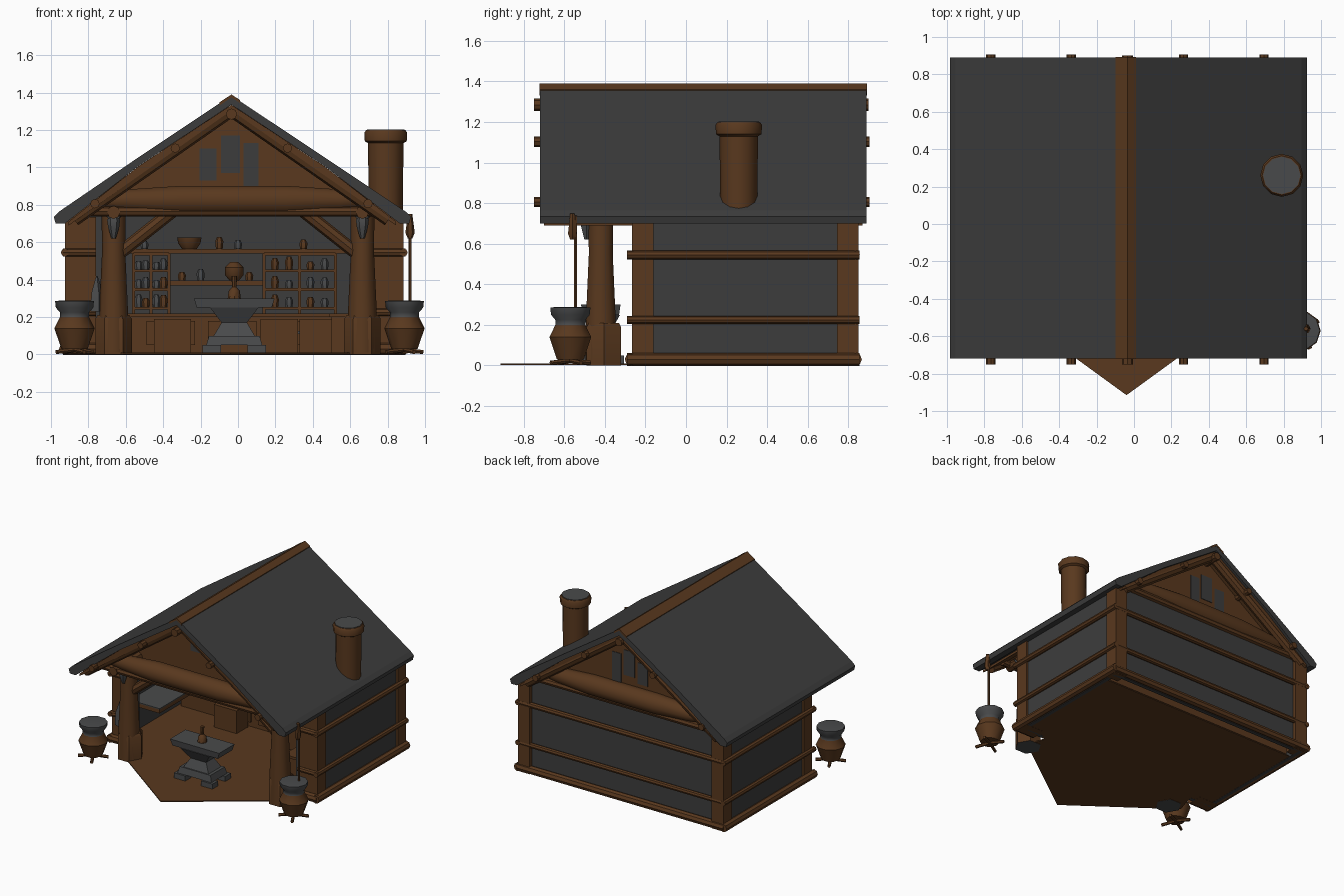
import bpy, bmesh, math, random
from mathutils import Vector, Matrix

random.seed(4)
cube = bpy.data.objects.get("Cube")
if cube:
    bpy.data.objects.remove(cube)


def material(name, color):
    m = bpy.data.materials.new(name)
    m.use_nodes = True
    m.diffuse_color = (*color, 1)
    m.node_tree.nodes["Principled BSDF"].inputs["Base Color"].default_value = (*color, 1)
    return m


wood = material("brown wood", (0.1, 0.04, 0.013))
slate = material("dark slate", (0.046, 0.046, 0.046))
iron = material("iron grey", (0.066, 0.068, 0.07))


def finish(name, bm, mats, smooth=False):
    bmesh.ops.recalc_face_normals(bm, faces=bm.faces)
    me = bpy.data.meshes.new(name)
    bm.to_mesh(me)
    bm.free()
    ob = bpy.data.objects.new(name, me)
    bpy.context.collection.objects.link(ob)
    for m in mats:
        me.materials.append(m)
    if smooth:
        bpy.ops.object.select_all(action='DESELECT')
        ob.select_set(True)
        bpy.context.view_layer.objects.active = ob
        bpy.ops.object.shade_smooth_by_angle(angle=math.radians(40))
    return ob


def box(name, x, y, z, mat=wood):
    """Box from (min, max) ranges."""
    bm = bmesh.new()
    bmesh.ops.create_cube(bm, size=1)
    for v in bm.verts:
        for i, r in enumerate((x, y, z)):
            v.co[i] = r[0] if v.co[i] < 0 else r[1]
    return finish(name, bm, [mat])


def lathe(name, profile, loc, mats=(wood,), segs=12, split=None, matrix=None):
    """Rings of (radius, height) with end caps; faces above split use the second material."""
    bm = bmesh.new()
    rings = [[bm.verts.new((r * math.cos(math.tau * i / segs), r * math.sin(math.tau * i / segs), z))
              for i in range(segs)] for r, z in profile]
    for a, b in zip(rings, rings[1:]):
        for i in range(segs):
            j = (i + 1) % segs
            bm.faces.new((a[i], a[j], b[j], b[i]))
    bm.faces.new(rings[0])
    bm.faces.new(rings[-1])
    if split is not None:
        for f in bm.faces:
            f.material_index = int(f.calc_center_median().z > split)
    if matrix:
        bm.transform(matrix)
    bm.transform(Matrix.Translation(loc))
    return finish(name, bm, mats, True)


def log(name, a, b, r, r_end=None, segs=8, mat=wood):
    a, b = Vector(a), Vector(b)
    d = b - a
    e = r if r_end is None else r_end
    prof = [(e, 0), ((r + e) / 2, d.length * .1), (r, d.length * .3), (r, d.length * .7),
            ((r + e) / 2, d.length * .9), (e, d.length)]
    return lathe(name, prof, a, (mat,), segs, matrix=d.to_track_quat('Z', 'Y').to_matrix().to_4x4())


def prism(name, outline, y0, y1, mat=wood):
    """Outline in x, z pushed along y."""
    bm = bmesh.new()
    f = bm.faces.new([bm.verts.new((x, y0, z)) for x, z in outline])
    out = bmesh.ops.extrude_face_region(bm, geom=[f])
    bmesh.ops.translate(bm, vec=(0, y1 - y0, 0), verts=[v for v in out["geom"] if isinstance(v, bmesh.types.BMVert)])
    return finish(name, bm, [mat])


SIDES = ((-1, "right"), (1, "left"))
CX = -0.02      # middle of the house
RX = -0.035     # ridge line
RIDGE = 1.385


def roof_z(x):
    return RIDGE - abs(x - RX) * .69


# Roof slopes, wooden lining and ridge board
for s, side in SIDES:
    eave = CX - .01 + s * .955
    mid = RX + s * .5
    prism(side + "_roof", [(RX, RIDGE), (mid, roof_z(mid) + .012), (eave - s * .03, .765), (eave, .735), (eave - s * .01, .7),
                           (eave - s * .06, .7), (mid, roof_z(mid) - .035), (RX, RIDGE - .05)], -.72, .89, slate)
    prism(side + "_roof_lining", [(RX, RIDGE - .051), (mid, roof_z(mid) - .036), (eave - s * .08, .71),
                                  (eave - s * .08, .69), (RX, RIDGE - .08)], -.7, .87)
    rim = RX + s * (.055 - s * .01)
    prism(side + "_ridge_board", [(RX, RIDGE + .005), (rim, roof_z(rim) + .007), (rim, roof_z(rim) - .01),
                                  (RX, RIDGE - .01)], -.722, .892)
    # Purlins with protruding ends
    for i, dx in enumerate((.3, .73)):
        x = RX + s * dx
        log(f"{side}_purlin_{i}", (x, -.75, roof_z(x) - .075), (x, .905, roof_z(x) - .075), .025)
    # Rafters under the gable edges
    for y, end in ((-.66, "front"), (.84, "back")):
        log(f"{side}_{end}_rafter", (RX, y, RIDGE - .08), (RX + s * .84, y, .72), .035)
log("ridge_pole", (RX, -.75, RIDGE - .1), (RX, .9, RIDGE - .1), .03)

# Recessed gable panels, slate patches and bulging tie beams
for y, d, beam, end in ((-.3, -1, -.56, "front"), (.75, 1, .79, "back")):
    prism(end + "_gable", [(RX, 1.33), (-.84, .74), (.77, .74)], y, y + .02)
    face = y if d < 0 else y + .02
    for i, (x, w, z0, z1) in enumerate(((-.16, .09, .93, 1.1), (-.04, .1, .97, 1.17), (.07, .08, .9, 1.13))):
        box(f"{end}_gable_patch_{i}", (x - w / 2, x + w / 2), (face - .004, face + .004), (z0, z1), slate)
    log(end + "_tie_beam", (-.74, beam, .825), (.69, beam, .825), .08, .04, 10)
    log(end + "_lower_beam", (-.8, beam + d * .03, .765), (.75, beam + d * .03, .765), .027)

# Walls
X0, X1, Y0, Y1 = -.91, .87, -.24, .82
box("back_wall", (X0, X1), (Y1 - .03, Y1), (0, .74), slate)
for s, side in SIDES:
    x = X0 if s < 0 else X1
    box(side + "_wall", sorted((x, x - s * .03)), (Y0, Y1), (0, .73), slate)
    box(side + "_front_wall", sorted((x, s * .7 + CX)), (Y0, Y0 + .03), (0, .75), slate)
    for y, w, end in ((Y0 + .03, .15, "front"), (Y1 - .02, .09, "back")):
        box(f"{side}_{end}_corner_post", sorted((x + s * .015, x - s * w)), (y - .055, y + .05), (0, .735))
# Log bands around the walls
for i, (z, r) in enumerate(((.03, .032), (.225, .02), (.545, .022))):
    log(f"back_band_{i}", (X0 - .02, Y1 + .015, z), (X1 + .02, Y1 + .015, z), r)
    for s, side in SIDES:
        x = (X0 if s < 0 else X1) + s * .015
        log(f"{side}_band_{i}", (x, Y0 - .05, z), (x, Y1 + .035, z), r)
        log(f"{side}_front_band_{i}", (x + s * .01, Y0 - .03, z), (s * .74 + CX, Y0 - .03, z), r)

# Pentagon forecourt and inner floor
bm = bmesh.new()
centre = Vector((-.04, -.15, .002))
corners = [math.tau * i / 5 - math.pi / 2 for i in range(5)]
f = bm.faces.new([bm.verts.new(centre + Vector((math.cos(a), math.sin(a), 0)) * .765) for a in corners])
out = bmesh.ops.extrude_face_region(bm, geom=[f])
bmesh.ops.translate(bm, vec=(0, 0, .008), verts=[v for v in out["geom"] if isinstance(v, bmesh.types.BMVert)])
finish("forecourt", bm, [wood])
box("inner_floor", (X0 + .03, X1 - .03), (Y0, .71), (.001, .006))

# Porch posts on grey-soled bases, braces, horn ornaments, barrels
for s, side in SIDES:
    x = s * .665
    lathe(side + "_porch_post", [(.08, .01), (.076, .25), (.062, .55), (.065, .78)], (x, -.42, 0), segs=10)
    lathe(side + "_post_base", [(.098, 0), (.098, .19), (.085, .21)], (x, -.405, 0), (iron, wood), 6, .005)
    log(side + "_brace", (x - s * .03, -.42, .54), (x - s * .32, -.42, .77), .035)
    log(side + "_side_beam", (x, -.62, .76), (x, -.2, .76), .035)
    lathe(side + "_post_ornament", [(.012, 0), (.03, .06), (.035, .1), (.015, .13)], (x, -.49, .62), (iron,), 6)
    for h in (-1, 1):
        log(f"{side}_ornament_horn_{h + 1}", (x, -.49, .71), (x + h * .05, -.5, .76), .01, .004, 5, iron)
    bx, by = .008 + s * .882, -.57
    lathe(side + "_barrel", [(.07, .03), (.108, .14), (.078, .2), (.078, .225), (.1, .25), (.104, .285), (.08, .288)],
          (bx, by, 0), (wood, iron), 10, .2)
    for k in range(4):
        a = k * math.pi / 2 + .5
        log(f"{side}_barrel_foot_{k}", (bx, by, .025), (bx + .11 * math.cos(a), by + .11 * math.sin(a), .013), .012, segs=6)
log("hanging_rope", (.92, -.545, .28), (.92, -.545, .74), .008, segs=6)
lathe("rope_hook", [(.012, 0), (.025, .03), (.012, .13)], (.92, -.56, .62), segs=6)
lathe("iron_spike", [(.04, 0), (.035, .1), (.004, .19)], (-.755, -.4, .23), (iron,), 5)


# Anvil on a footed block
def tier(name, w, d, z0, z1, top=1.0):
    ob = box(name, (-w, w), (-d, d), (z0, z1), iron)
    for v in ob.data.vertices:
        if v.co.z > (z0 + z1) / 2:
            v.co.x *= top
            v.co.y *= top
    ob.location = (CX, -.42, 0)


tier("anvil_foot", .15, .1, .05, .1, .9)
tier("anvil_waist", .11, .08, .1, .17, .62)
tier("anvil_neck", .068, .05, .17, .25, 1.9)
tier("anvil_top", .2, .09, .25, .3, 1.08)
for i in range(4):
    fx, fy = CX + (.12 if i % 2 else -.12), -.42 + (.08 if i > 1 else -.08)
    box(f"anvil_block_{i}", (fx - .05, fx + .05), (fy - .035, fy + .035), (.008, .05), iron)
lathe("mallet", [(.035, 0), (.03, .04), (.012, .06), (.015, .12)], (CX, -.42, .3), segs=8)

# Counters with drawers
for name, x, y in (("back", (-.85, .82), (.5, .71)), ("left", (.5, .83), (-.1, .5))):
    box(name + "_counter", x, y, (.01, .2))
    box(name + "_counter_top", (x[0] - .01, x[1] + .01), (y[0] - .02, y[1]), (.2, .22))
for i, x in enumerate((-.36, -.03, .3)):
    box(f"drawer_{i}", (x - .13, x + .13), (.48, .5), (.05, .18))
    box(f"drawer_handle_{i}", (x - .03, x + .03), (.465, .48), (.11, .125), iron)
for i, x in enumerate((-.35, .22, .43)):
    box(f"work_chest_{i}", (x - .1, x + .1), (.34, .48), (.008, .19))

# Deep side shelves with grey tops
for i, (z, inner) in enumerate(((.27, -.62), (.5, -.66))):
    box(f"side_shelf_{i}", (X0 + .03, inner), (-.1, .5), (z - .03, z))
    box(f"side_shelf_top_{i}", (X0 + .03, inner), (-.1, .5), (z, z + .008), iron)

# Wall shelves and cabinets filled with jars
box("upper_shelf", (-.62, .6), (.62, .79), (.54, .565))
box("lower_shelf", (-.38, .14), (.62, .79), (.37, .395))
jars = [(x, .395) for x in (-.3, -.2, .06)] + [(x, .565) for x in (-.5, -.1, 0, .35)]
for c, (a, b) in enumerate(((-.56, -.37), (.14, .52))):
    for i, x in enumerate((a, (a + b) / 2, b)):
        box(f"cabinet_{c}_side_{i}", (x - .008, x + .008), (.55, .79), (.22, .54))
    for i, z in enumerate((.24, .34, .44, .53)):
        box(f"cabinet_{c}_shelf_{i}", (a, b), (.55, .79), (z, z + .015))
        if i < 3:
            jars += [(a + (b - a) * t, z + .015) for t in (.15, .35, .65, .85)]
for i, (x, z) in enumerate(jars):
    h = random.uniform(.04, .07)
    lathe(f"jar_{i}", [(.018, 0), (.022, h * .6), (.012, h)], (x, .62, z), (random.choice((wood, iron)),), 6)
lathe("wide_bowl", [(.04, 0), (.06, .03), (.065, .06)], (-.26, .66, .565), segs=10)
lathe("round_urn", [(.025, 0), (.05, .03), (.05, .07), (.02, .1)], (CX, .64, .395), segs=10)

# Chimney
lathe("chimney", [(.09, .7), (.095, 1.13), (.112, 1.14), (.115, 1.185), (.105, 1.2)], (.79, .26, 0), segs=12)
lathe("chimney_mouth", [(.1, 1.198), (.1, 1.204)], (.79, .26, 0), (iron,), 12)
